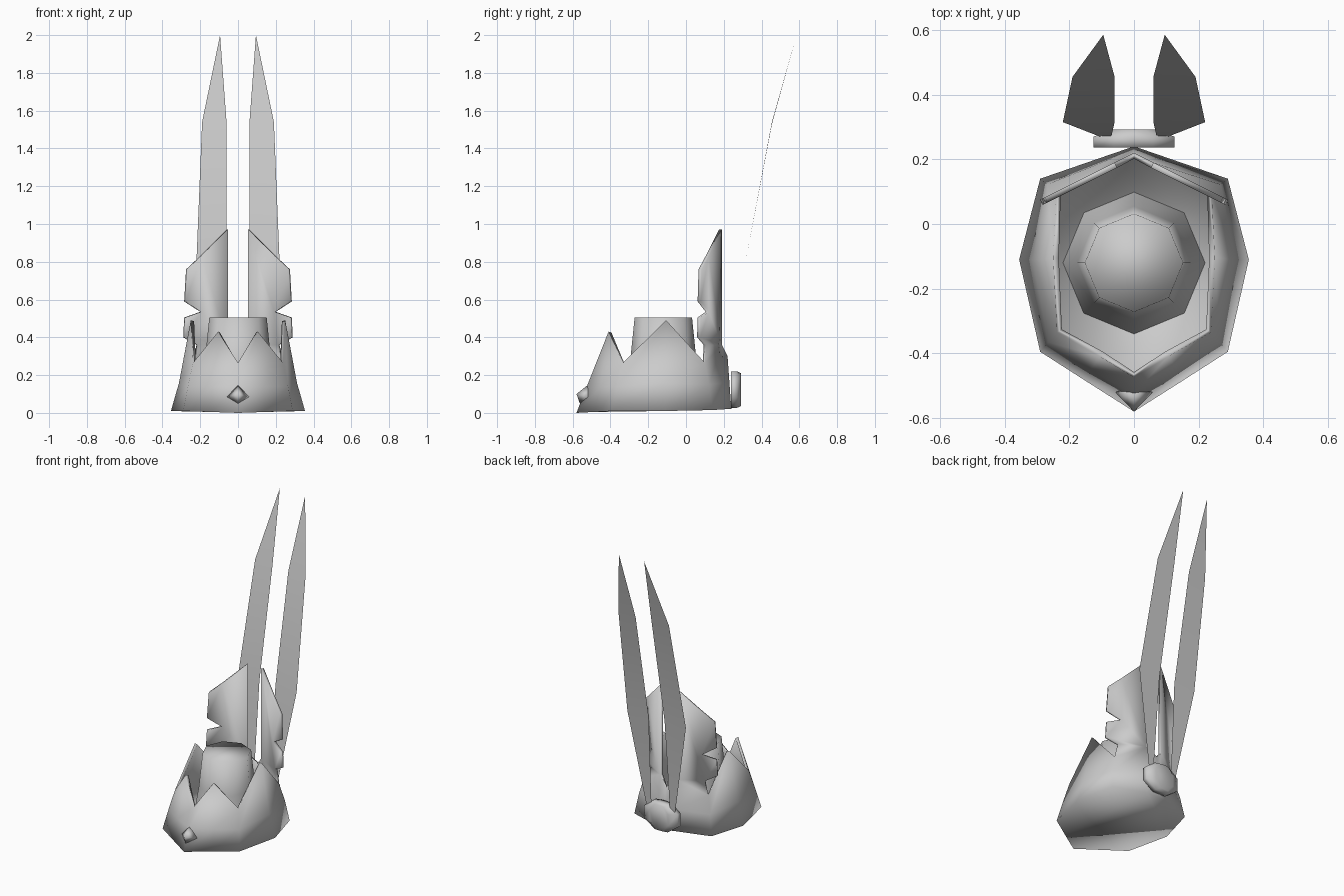
import bpy, bmesh, math

if "Cube" in bpy.data.objects:
    bpy.data.objects.remove(bpy.data.objects["Cube"])


def make(name, verts, faces, thick=0.0, smooth=180):
    me = bpy.data.meshes.new(name)
    me.from_pydata(verts, [], faces)
    bm = bmesh.new()
    bm.from_mesh(me)
    bmesh.ops.remove_doubles(bm, verts=bm.verts, dist=1e-4)
    bmesh.ops.recalc_face_normals(bm, faces=bm.faces)
    bm.to_mesh(me)
    bm.free()
    ob = bpy.data.objects.new(name, me)
    bpy.context.collection.objects.link(ob)
    if thick:
        m = ob.modifiers.new("thickness", 'SOLIDIFY')
        m.thickness = thick
        m.offset = -1
    bpy.ops.object.select_all(action='DESELECT')
    bpy.context.view_layer.objects.active = ob
    ob.select_set(True)
    bpy.ops.object.shade_smooth_by_angle(angle=math.radians(smooth))
    return ob


def full_ring(half):
    # half runs from front centre to back centre on the +x side
    return half + [(-x, y, z) for x, y, z in half[-2:0:-1]]


def loft(rings, cap_last=False):
    n = len(rings[0])
    verts = [v for r in rings for v in r]
    faces = [(k * n + i, k * n + (i + 1) % n, (k + 1) * n + (i + 1) % n, (k + 1) * n + i)
             for k in range(len(rings) - 1) for i in range(n)]
    if cap_last:
        faces.append(tuple(range((len(rings) - 1) * n, len(rings) * n)))
    return verts, faces


def circle(r, z, cy, n=8):
    return [(r * math.cos(2 * math.pi * i / n), cy + r * math.sin(2 * math.pi * i / n), z)
            for i in range(n)]


# Pointed crown wall with closed bottom
base = full_ring([(0, -.58, 0), (.145, -.488, .005), (.29, -.395, .01), (.355, -.11, .01),
                  (.29, .14, .015), (.07, .216, .02), (0, .24, .02)])
mid = full_ring([(0, -.525, .14), (.135, -.452, .14), (.265, -.365, .14), (.312, -.11, .16),
                 (.268, .122, .15), (.065, .204, .16), (0, .23, .16)])
top = full_ring([(0, -.475, .265), (.105, -.41, .43), (.238, -.335, .265), (.25, -.105, .49),
                 (.24, .1, .265), (.06, .19, .36), (0, .22, .3)])
verts, faces = loft([base, mid, top])
n = len(base)
faces.append(tuple(range(n)))

# Barbed back plates growing out of the wall
barbs = [(.22, .36), (.29, .4), (.285, .505), (.2, .535), (.285, .59),
         (.275, .76), (.2, .83), (.06, .97)]
for s, root, inner_pt in ((1, 4, 5), (-1, 8, 7)):
    start = len(verts)
    verts += [(s * x, .22 - .5 * x, z) for x, z in barbs]
    faces.append((2 * n + root, *range(start, start + len(barbs)), 2 * n + inner_pt))
make("crown_wall", verts, faces, thick=.018)

# Eight-sided cap in the middle
make("cap", *loft([circle(.22, .02, -.12), circle(.175, .28, -.12),
                   circle(.152, .505, -.12)], cap_last=True))

# Tall thin feathers
inner = [(.07, .27, .16), (.06, .315, .8), (.06, .455, 1.53), (.095, .585, 2.0)]
outer = [(.105, .27, .16), (.22, .315, .8), (.19, .455, 1.54)]
for side, s in (("right", 1), ("left", -1)):
    make("feather_" + side, [(s * x, y, z) for x, y, z in inner + outer],
         [(0, 4, 5, 1), (1, 5, 6, 2), (2, 6, 3)])

# Rear clasp holding the feathers
outline = [(.125, .08), (.125, .165), (.06, .215), (0, .22), (-.06, .215),
           (-.125, .165), (-.125, .08), (-.05, .027), (.05, .027)]
clasp = [[(x, .237, z) for x, z in outline],
         [(x, .27, z) for x, z in outline],
         [(x * .55, .292, .12 + (z - .12) * .9) for x, z in outline]]
v, f = loft(clasp, cap_last=True)
f.append(tuple(range(len(outline))))
make("rear_clasp", v, f)

# Small diamond gem on the front
gem = [(0, -.58, .1), (.058, -.52, .085), (0, -.52, .148), (-.058, -.52, .085),
       (0, -.562, .05), (0, -.5, .09)]
make("front_gem", gem, [(a, i, i % 4 + 1) for a in (0, 5) for i in range(1, 5)])
